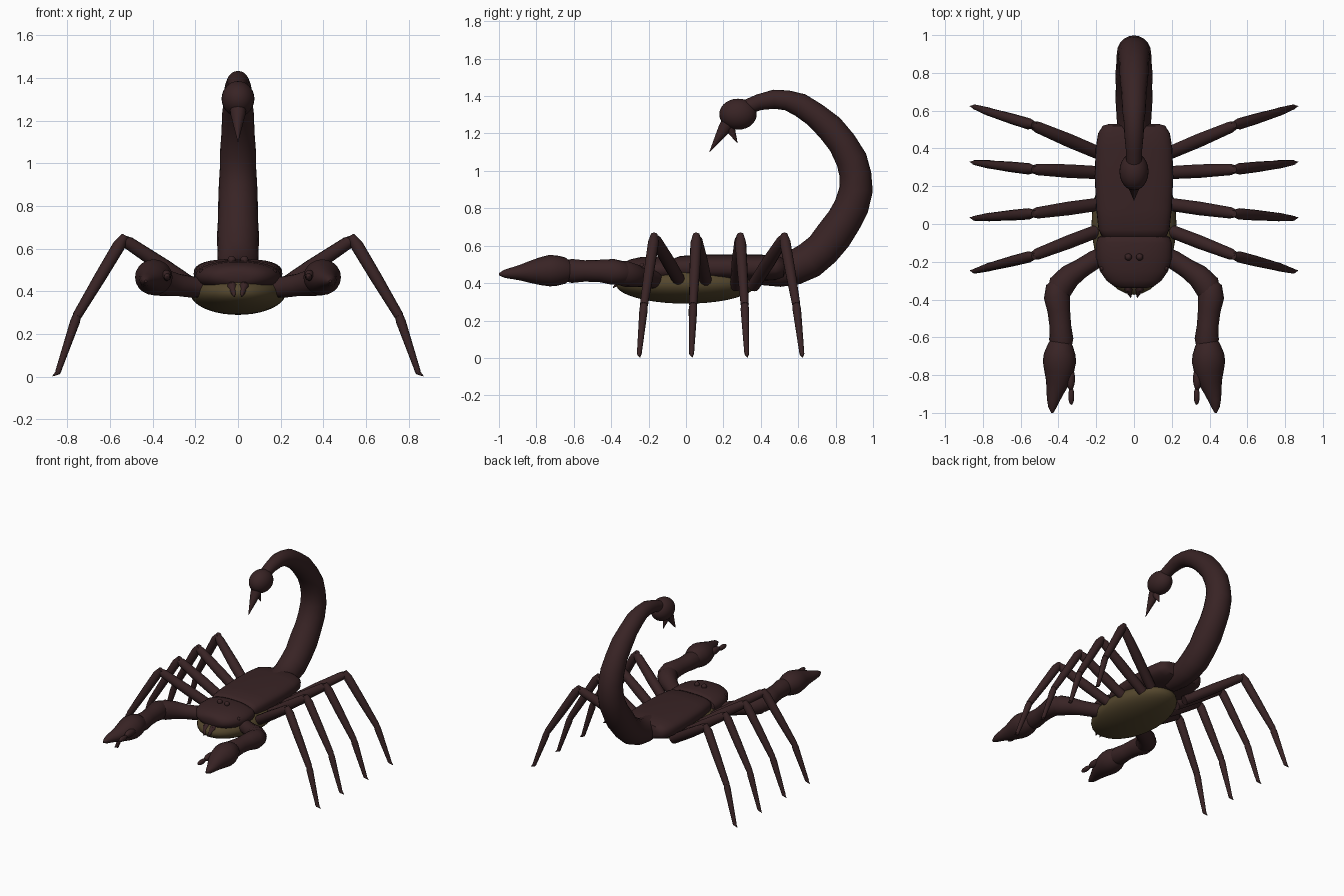
import bpy, bmesh, math
from mathutils import Vector, Matrix


def material(name, rgb):
    m = bpy.data.materials.new(name)
    m.diffuse_color = (*rgb, 1)
    return m


SHELL = material("dark brown shell", (0.040, 0.017, 0.018))
BELLY = material("olive belly", (0.088, 0.062, 0.026))


def finish(name, bm, mat, mirror=False):
    bmesh.ops.recalc_face_normals(bm, faces=bm.faces)
    me = bpy.data.meshes.new(name)
    bm.to_mesh(me)
    bm.free()
    me.materials.append(mat)
    ob = bpy.data.objects.new(name, me)
    bpy.context.collection.objects.link(ob)
    bpy.ops.object.select_all(action='DESELECT')
    ob.select_set(True)
    bpy.context.view_layer.objects.active = ob
    bpy.ops.object.shade_smooth_by_angle(angle=math.radians(45))
    if mirror:
        ob.modifiers.new("Mirror", 'MIRROR').use_mirror_merge = False
    return ob


def sweep(name, pts, radii, n=16, ref=(0, 0, 1), power=2.0, mirror=False):
    """Skin rings along a path; radii are numbers or (across, along ref) pairs."""
    bm = bmesh.new()
    pts = [Vector(p) for p in pts]
    rings = []
    for i, p in enumerate(pts):
        t = (pts[min(i + 1, len(pts) - 1)] - pts[max(i - 1, 0)]).normalized()
        a = t.cross(Vector(ref)).normalized()
        b = a.cross(t)
        r = radii[i]
        ra, rb = r if isinstance(r, tuple) else (r, r)
        ring = []
        for k in range(n):
            c, s = math.cos(2 * math.pi * k / n), math.sin(2 * math.pi * k / n)
            c = math.copysign(abs(c) ** (2 / power), c)
            s = math.copysign(abs(s) ** (2 / power), s)
            ring.append(bm.verts.new(p + a * ra * c + b * rb * s))
        rings.append(ring)
    for r0, r1 in zip(rings, rings[1:]):
        for k in range(n):
            j = (k + 1) % n
            bm.faces.new((r0[k], r0[j], r1[j], r1[k]))
    bm.faces.new(rings[0])
    bm.faces.new(rings[-1])
    return finish(name, bm, SHELL, mirror)


def ball(name, loc, size, mat=SHELL, mirror=False, u=24, v=14):
    bm = bmesh.new()
    bmesh.ops.create_uvsphere(bm, u_segments=u, v_segments=v, radius=1,
                              matrix=Matrix.Translation(loc) @ Matrix.Diagonal((*size, 1)))
    return finish(name, bm, mat, mirror)


# Belly and the two shell plates
ball("belly", (0, 0, 0.395), (0.225, 0.375, 0.105), BELLY, u=32, v=20)
back = [(-0.075, 0.14, 0.03), (-0.065, 0.17, 0.05), (-0.03, 0.188, 0.063), (0.08, 0.2, 0.07),
        (0.25, 0.208, 0.07), (0.4, 0.203, 0.07), (0.48, 0.19, 0.066), (0.52, 0.165, 0.052),
        (0.53, 0.13, 0.03)]
sweep("back_plate", [(0, y, 0.482) for y, _, _ in back], [(x, z) for _, x, z in back],
      n=32, power=2.7)
head = [(-0.34, 0.06, 0.02), (-0.33, 0.105, 0.04), (-0.3, 0.145, 0.056), (-0.25, 0.18, 0.068),
        (-0.18, 0.2, 0.073), (-0.1, 0.2, 0.073), (-0.07, 0.19, 0.065), (-0.055, 0.15, 0.04)]
sweep("head", [(0, y, 0.47) for y, _, _ in head], [(x, z) for _, x, z in head],
      n=32, power=2.2)

# Eyes and fangs
ball("top_eye", (0.03, -0.175, 0.548), (0.019, 0.019, 0.019), mirror=True, u=12, v=8)
for x, y in ((0.125, -0.275), (0.147, -0.255), (0.168, -0.235)):
    ball("side_eye", (x, y, 0.493), (0.013, 0.013, 0.013), mirror=True, u=12, v=8)
sweep("fang", [(0.03, -0.28, 0.43), (0.028, -0.345, 0.42), (0.017, -0.39, 0.375)],
      [0.026, 0.024, 0.002], n=10, mirror=True)

# Tail: (y, z, radius) along its curl
tail = [(0.40, 0.47, 0.08), (0.50, 0.468, 0.088), (0.58, 0.483, 0.093), (0.66, 0.522, 0.098),
        (0.73, 0.58, 0.096), (0.79, 0.655, 0.099), (0.845, 0.735, 0.094), (0.885, 0.81, 0.093),
        (0.909, 0.90, 0.09), (0.906, 0.98, 0.085), (0.885, 1.06, 0.084), (0.835, 1.15, 0.077),
        (0.77, 1.23, 0.075), (0.69, 1.30, 0.066), (0.61, 1.353, 0.063), (0.54, 1.377, 0.054),
        (0.47, 1.383, 0.051), (0.39, 1.367, 0.043), (0.31, 1.335, 0.04)]
sweep("tail", [(0, y, z) for y, z, _ in tail], [r for _, _, r in tail], n=20, ref=(1, 0, 0))
ball("sting_bulb", (0, 0.278, 1.303), (0.077, 0.1, 0.083))
sweep("sting", [(0, 0.235, 1.27), (0, 0.205, 1.225), (0, 0.125, 1.10)],
      [0.04, 0.034, 0.001], n=12, ref=(1, 0, 0))
sweep("sting_spur", [(0, 0.235, 1.25), (0, 0.238, 1.22), (0, 0.275, 1.15)],
      [0.028, 0.025, 0.001], n=10, ref=(1, 0, 0))

# Four leg pairs: hip, knee and foot positions along the body
for hip, knee, foot in ((-0.02, -0.17, -0.25), (0.11, 0.055, 0.03),
                        (0.27, 0.29, 0.325), (0.36, 0.525, 0.62)):
    H, K = Vector((0.15, hip, 0.385)), Vector((0.54, knee, 0.645))
    F = Vector((0.845, foot, 0.02))
    A = Vector((0.755, knee + (foot - knee) * 0.68, 0.285))
    sweep("upper_leg", [H, H.lerp(K, 0.5), H.lerp(K, 0.93), K],
          [0.034, 0.036, 0.03, 0.02], n=12, mirror=True)
    sweep("lower_leg", [K + Vector((-0.012, 0, 0.015)), K.lerp(A, 0.08), K.lerp(A, 0.5), A],
          [0.018, 0.03, 0.028, 0.022], n=12, mirror=True)
    sweep("shin", [A.lerp(F, -0.05), A.lerp(F, 0.1), F], [0.018, 0.023, 0.013],
          n=12, mirror=True)
    sweep("toe", [F + Vector((-0.01, 0, 0.012)), F, (0.87, foot + 0.004, 0.002)],
          [0.01, 0.012, 0.001], n=8, mirror=True)

# Pincer arms
sweep("upper_arm", [(0.13, -0.15, 0.42), (0.21, -0.19, 0.42), (0.28, -0.235, 0.43),
                    (0.34, -0.275, 0.44), (0.385, -0.325, 0.45), (0.40, -0.37, 0.455)],
      [0.045, 0.05, 0.052, 0.062, 0.07, 0.06], n=16, mirror=True)
sweep("forearm", [(0.385, -0.30, 0.45), (0.405, -0.34, 0.455), (0.408, -0.39, 0.46),
                  (0.398, -0.46, 0.465), (0.39, -0.54, 0.465), (0.385, -0.61, 0.465),
                  (0.385, -0.65, 0.465)],
      [0.04, 0.062, 0.069, 0.06, 0.057, 0.064, 0.055], n=16, mirror=True)
claw = [(0.387, -0.625, 0.058, 0.055), (0.39, -0.645, 0.068, 0.07), (0.393, -0.69, 0.084, 0.081),
        (0.395, -0.73, 0.088, 0.084), (0.397, -0.78, 0.079, 0.074), (0.405, -0.84, 0.062, 0.057),
        (0.418, -0.89, 0.046, 0.041), (0.427, -0.93, 0.035, 0.031), (0.432, -0.97, 0.022, 0.022),
        (0.433, -1.0, 0.006, 0.006)]
sweep("claw", [(x, y, 0.467 - 0.07 * max(0, -0.72 - y)) for x, y, _, _ in claw],
      [(a, b) for _, _, a, b in claw], n=20, mirror=True)
ball("finger_base", (0.335, -0.82, 0.475), (0.023, 0.06, 0.026), mirror=True, u=14, v=10)
ball("finger_tip", (0.332, -0.91, 0.468), (0.016, 0.048, 0.018), mirror=True, u=14, v=10)
